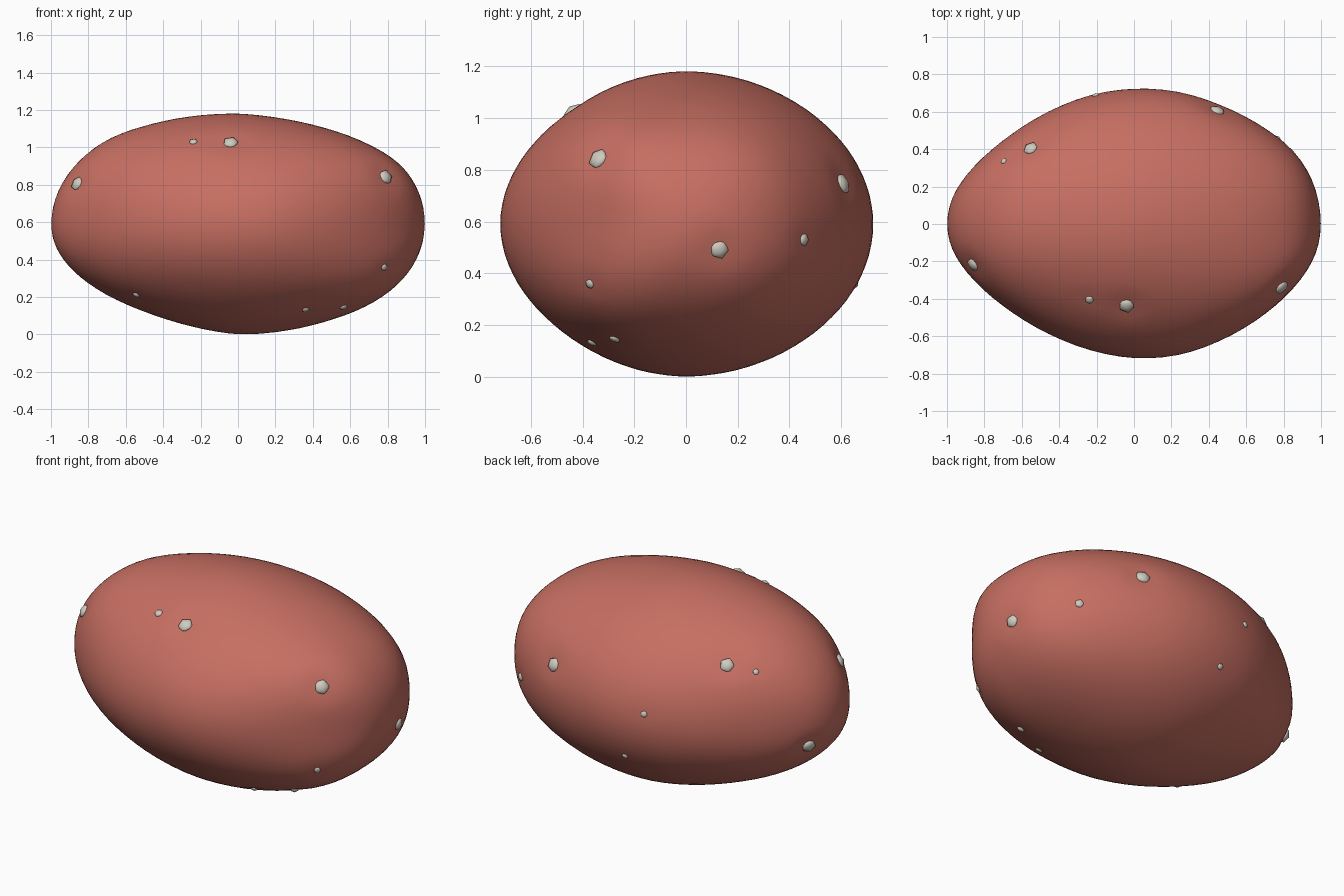
import bpy, bmesh
from mathutils import Vector
from mathutils.bvhtree import BVHTree

cube = bpy.data.objects.get("Cube")
if cube:
    bpy.data.objects.remove(cube)


def material(name, color):
    mat = bpy.data.materials.new(name)
    mat.use_nodes = True
    mat.diffuse_color = color
    mat.node_tree.nodes["Principled BSDF"].inputs["Base Color"].default_value = color
    return mat


def add_object(name, bm, mat):
    mesh = bpy.data.meshes.new(name)
    bm.to_mesh(mesh)
    mesh.materials.append(mat)
    mesh.shade_smooth()
    obj = bpy.data.objects.new(name, mesh)
    bpy.context.collection.objects.link(obj)
    return obj


skin = material("red skin", (0.57, 0.158, 0.122, 1))
sprout = material("pale sprout", (0.62, 0.60, 0.52, 1))

# Fullness of the body in each direction, at stations along its length
STATIONS = [-0.92, -0.72, -0.5, -0.25, 0, 0.25, 0.5, 0.72, 0.92]
TOP = [0.64, 0.635, 0.605, 0.595, 0.59, 0.58, 0.58, 0.595, 0.64]
BOTTOM = [0.52, 0.53, 0.54, 0.565, 0.59, 0.59, 0.59, 0.605, 0.62]
BACK = [0.58, 0.62, 0.67, 0.71, 0.725, 0.73, 0.715, 0.715, 0.76]
FRONT = [0.57, 0.61, 0.655, 0.695, 0.72, 0.725, 0.70, 0.67, 0.64]
CENTER = Vector((0, 0, 0.59))


def fullness(table, x):
    if x <= STATIONS[0]:
        return table[0]
    for i in range(1, len(STATIONS)):
        if x <= STATIONS[i]:
            t = (x - STATIONS[i - 1]) / (STATIONS[i] - STATIONS[i - 1])
            return table[i - 1] + t * (table[i] - table[i - 1])
    return table[-1]


# How far the cross-section swells or flattens between its four extremes
def corner(x, y, z):
    diagonal = (2 * y * z / max(y * y + z * z, 1e-6)) ** 2
    flat = 0.01 if y > 0 else 0.03
    swell = 0.24 if x > 0 and y < 0 else 0.08
    return 1 + diagonal * (swell * x * x - flat)


# Eyes: position and radius
EYES = [
    ((-0.85, -0.21, 0.80), 0.04), ((-0.24, -0.41, 1.04), 0.024),
    ((-0.04, -0.44, 1.03), 0.042), ((0.80, -0.35, 0.85), 0.042),
    ((0.78, -0.37, 0.36), 0.02), ((0.36, -0.36, 0.14), 0.021),
    ((0.56, -0.27, 0.16), 0.023), ((-0.54, -0.28, 0.22), 0.02),
    ((0.97, 0.13, 0.49), 0.037), ((0.77, 0.46, 0.53), 0.025),
    ((0.44, 0.59, 0.74), 0.042), ((-0.55, 0.40, 0.93), 0.041),
    ((-0.69, 0.33, 0.90), 0.018), ((-0.21, 0.71, 0.66), 0.02),
    ((-0.06, 0.68, 0.34), 0.019), ((-0.95, 0.18, 0.45), 0.04),
]

# Body: a sphere shaped by the fullness tables
body = bmesh.new()
bmesh.ops.create_icosphere(body, subdivisions=5, radius=1.005)
for v in body.verts:
    x, y, z = v.co
    scale = corner(x, y, z)
    y *= scale * fullness(BACK if y > 0 else FRONT, x)
    z *= scale * fullness(TOP if z > 0 else BOTTOM, x)
    v.co = Vector((x, y, z)) + CENTER
for _ in range(4):
    bmesh.ops.smooth_vert(body, verts=body.verts, factor=0.5,
                          use_axis_x=True, use_axis_y=True, use_axis_z=True)

# Shallow dimples around the eyes
for place, radius in EYES:
    p = Vector(place)
    reach = 3 * radius
    for v in body.verts:
        d = (v.co - p).length / reach
        if d < 1:
            v.co += (CENTER - v.co).normalized() * 0.3 * radius * (1 - d * d) ** 2
body.normal_update()
tree = BVHTree.FromBMesh(body)
add_object("body", body, skin)

# Eyes: flattened, faceted beads seated on the skin
for n, (place, radius) in enumerate(EYES, 1):
    spot, normal, _, _ = tree.find_nearest(Vector(place))
    bead = bmesh.new()
    bmesh.ops.create_icosphere(bead, subdivisions=1, radius=radius * 1.04)
    eye = add_object("eye_%d" % n, bead, sprout)
    eye.location = spot
    eye.rotation_euler = normal.to_track_quat("Z", "Y").to_euler()
    eye.scale = (1, 1, 0.6)
    bead.free()
body.free()
